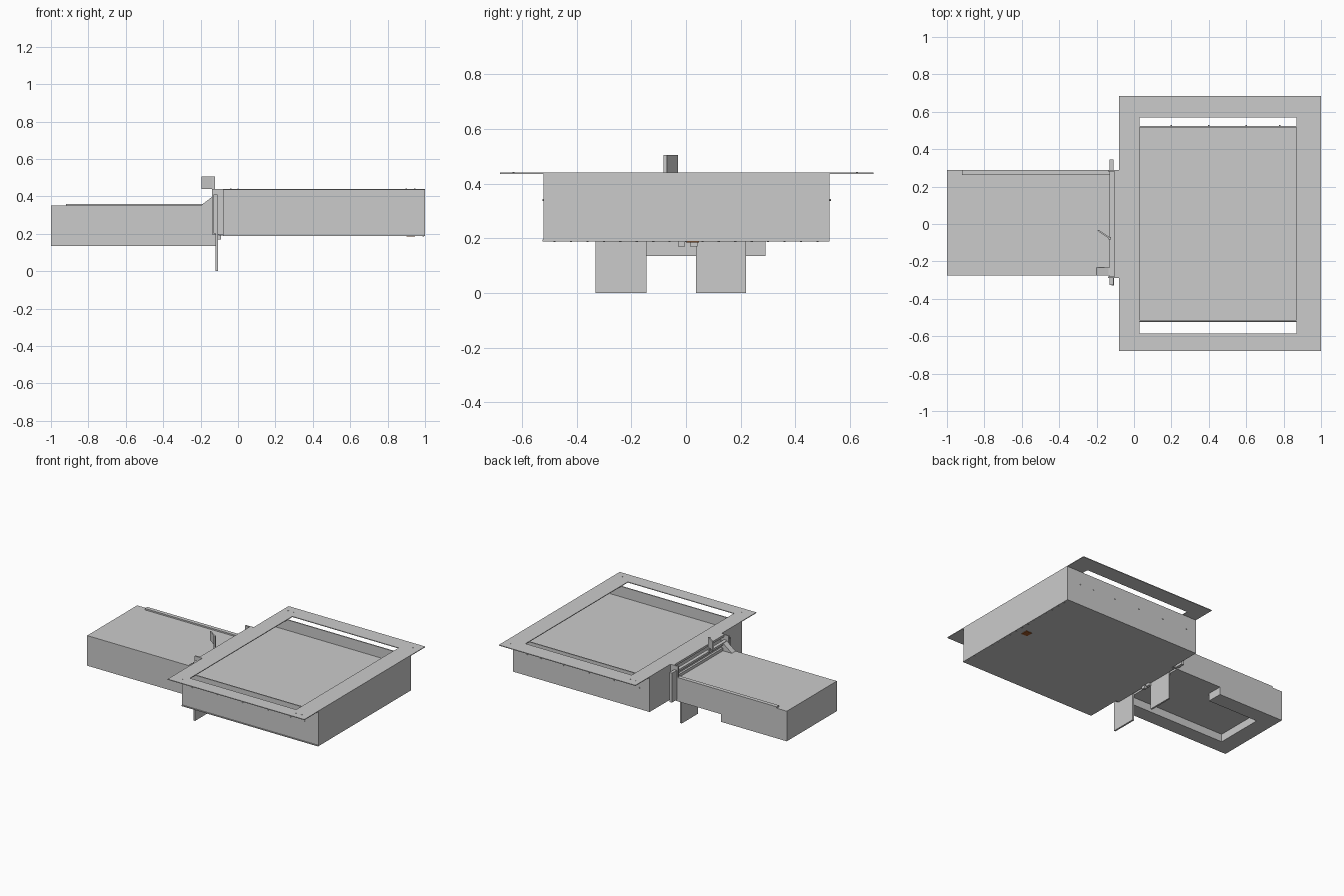
import bpy, bmesh
from mathutils import Matrix

if "Cube" in bpy.data.objects:
    bpy.data.objects.remove(bpy.data.objects["Cube"])


def finish(name, bm, mat=None):
    bmesh.ops.recalc_face_normals(bm, faces=bm.faces)
    me = bpy.data.meshes.new(name)
    bm.to_mesh(me)
    bm.free()
    ob = bpy.data.objects.new(name, me)
    bpy.context.collection.objects.link(ob)
    if mat:
        me.materials.append(mat)
    return ob


def box(name, x, y, z, mat=None):
    bm = bmesh.new()
    bmesh.ops.create_cube(bm, size=1)
    for v in bm.verts:
        v.co = [(r[0] + r[1]) / 2 + c * (r[1] - r[0]) for r, c in zip((x, y, z), v.co)]
    return finish(name, bm, mat)


def frame(name, outer, inner, z):
    """Rectangular ring; outer and inner are (x0, x1, y0, y1)."""
    bm = bmesh.new()
    rings = []
    for h in z:
        for x0, x1, y0, y1 in (outer, inner):
            rings.append([bm.verts.new((x, y, h)) for x, y in
                          ((x0, y0), (x1, y0), (x1, y1), (x0, y1))])
    ob, ib, ot, it = rings
    for a, b in ((ob, ib), (ot, it), (ob, ot), (ib, it)):
        for i in range(4):
            j = (i + 1) % 4
            bm.faces.new((a[i], a[j], b[j], b[i]))
    return finish(name, bm)


def extrude_y(name, pts, y0, y1):
    """Extrude an (x, z) outline along y."""
    bm = bmesh.new()
    f = bm.faces.new([bm.verts.new((x, y0, z)) for x, z in pts])
    new = bmesh.ops.extrude_face_region(bm, geom=[f])['geom']
    bmesh.ops.translate(bm, vec=(0, y1 - y0, 0),
                        verts=[v for v in new if isinstance(v, bmesh.types.BMVert)])
    return finish(name, bm)


def bolts(name, points, axis, r=0.004, h=0.006):
    bm = bmesh.new()
    for p in points:
        m = Matrix.Translation(p)
        if axis == 'Y':
            m = m @ Matrix.Rotation(1.5708, 4, 'X')
        bmesh.ops.create_cone(bm, cap_ends=True, segments=8, radius1=r, radius2=r,
                              depth=h, matrix=m)
    return finish(name, bm)


# Large tray: top flange, walls, inner panel and base
frame("top_flange", (-0.08, 1, -0.68, 0.685), (0.03, 0.87, -0.585, 0.57), (0.435, 0.44))
frame("tray_walls", (-0.08, 1, -0.52, 0.525), (-0.07, 0.99, -0.512, 0.517), (0.195, 0.435))
box("tray_base", (-0.08, 1), (-0.525, 0.525), (0.188, 0.195))
box("tray_inner_panel", (-0.07, 0.99), (-0.512, 0.517), (0.355, 0.36))
rust = bpy.data.materials.new("rust")
rust.diffuse_color = (0.35, 0.1, 0.02, 1)
rust.use_nodes = True
rust.node_tree.nodes["Principled BSDF"].inputs["Base Color"].default_value = rust.diffuse_color
box("base_drain_plate", (0.9, 0.945), (0.0, 0.048), (0.184, 0.188), rust)

# Fasteners on walls and flange
row = (0.0, 0.2, 0.4, 0.6, 0.78, 0.89)
bolts("wall_bolts", [(x, y, 0.34) for x in row for y in (-0.522, 0.527)], 'Y')
bolts("flange_bolts", [(x, y, 0.44) for x in (-0.04, 0.0, 0.9, 0.945)
                       for y in (-0.63, 0.625)], 'Z', h=0.003)
bolts("base_bolts", [(0.99, -0.48 + i * 0.06, 0.187) for i in range(17)], 'Z', h=0.003)

# Small housing with a raised rim beneath
box("housing_body", (-1, -0.12), (-0.275, 0.29), (0.19, 0.35))
box("housing_rim_front", (-1, -0.12), (-0.275, -0.17), (0.135, 0.19))
box("housing_rim_end", (-1, -0.88), (-0.17, 0.18), (0.135, 0.19))
box("housing_rim_back", (-1, -0.48), (0.18, 0.29), (0.135, 0.19))
box("housing_top_strip", (-0.92, -0.12), (0.262, 0.29), (0.35, 0.36))
wedge = [(-0.2, 0.35), (-0.12, 0.35), (-0.12, 0.405), (-0.135, 0.4)]
extrude_y("corner_gusset", wedge, -0.275, -0.232)

# Joint between housing and tray: posts, rails and plate
frame_z = (0.195, 0.44)
for label, y in (("front", (-0.29, -0.28)), ("back", (0.28, 0.29))):
    box("joint_cheek_" + label, (-0.14, -0.08), y, frame_z)
for label, y in (("front", (-0.325, -0.29)), ("back", (0.29, 0.345))):
    box("joint_post_" + label, (-0.13, -0.11), y, (0.2, 0.41))
box("joint_plate", (-0.115, -0.105), (-0.28, 0.28), (0.2, 0.405))
box("joint_top_rail", (-0.105, -0.08), (-0.28, 0.28), (0.425, 0.44))
box("joint_mid_rail", (-0.13, -0.115), (-0.28, 0.28), (0.34, 0.37))
box("joint_upper_rail", (-0.13, -0.115), (-0.28, 0.28), (0.39, 0.405))
box("joint_lower_rail", (-0.105, -0.08), (-0.28, 0.28), (0.19, 0.205))
for i, y in enumerate((-0.03, 0.015)):
    box(f"lower_clip_{i + 1}", (-0.11, -0.09), (y, y + 0.027), (0.17, 0.195))

# Support legs
for label, y in (("front", (-0.33, -0.145)), ("back", (0.037, 0.22))):
    box("support_leg_" + label, (-0.12, -0.108), y, (0, 0.21))

# Slanted latch tab standing above the joint
bm = bmesh.new()
outline = [(-0.19, -0.03), (-0.125, -0.075), (-0.13, -0.081), (-0.195, -0.036)]
f = bm.faces.new([bm.verts.new((x, y, 0.44)) for x, y in outline])
new = bmesh.ops.extrude_face_region(bm, geom=[f])['geom']
bmesh.ops.translate(bm, vec=(0, 0, 0.065),
                    verts=[v for v in new if isinstance(v, bmesh.types.BMVert)])
finish("latch_tab", bm)
box("latch_stem", (-0.135, -0.123), (-0.083, -0.07), (0.4, 0.505))
